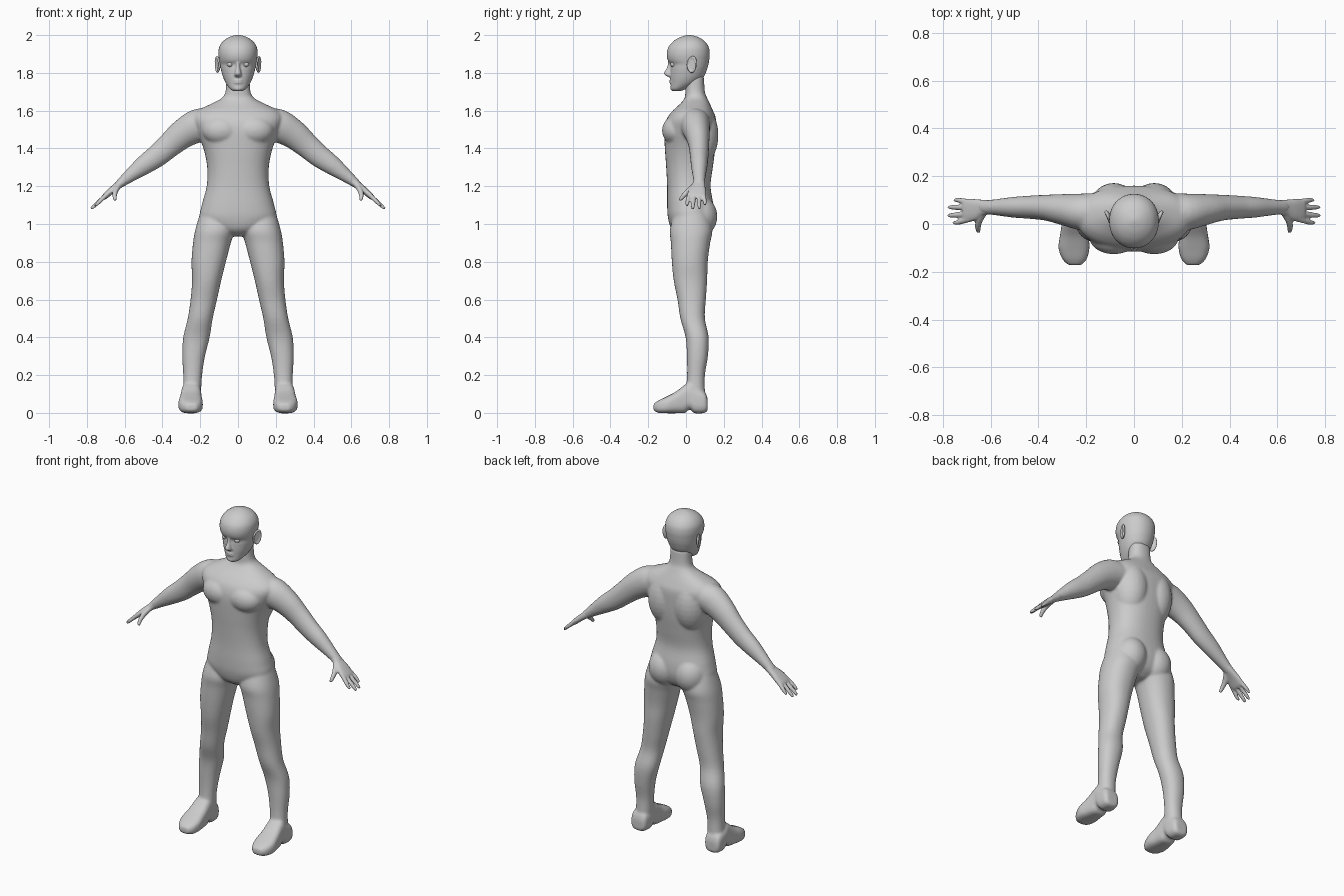
import bpy, bmesh, math
from mathutils import Vector, Matrix


def spline(rows, steps=4):
    """Catmull-Rom interpolation of rows of numbers."""
    out = []
    for i in range(len(rows) - 1):
        p = [rows[max(i - 1, 0)], rows[i], rows[i + 1], rows[min(i + 2, len(rows) - 1)]]
        for k in range(steps):
            t = k / steps
            out.append([0.5 * (2 * b + (c - a) * t + (2 * a - 5 * b + 4 * c - d) * t * t
                               + (3 * b - a - 3 * c + d) * t ** 3) for a, b, c, d in zip(*p)])
    return out + [list(rows[-1])]


def loft(bm, rings, n=2.0, seg=40):
    """Skin (centre, u, v) superellipse rings and cap both ends."""
    def pw(v):
        return math.copysign(abs(v) ** (2 / n), v)
    loops = []
    for c, u, v in rings:
        angles = [2 * math.pi * k / seg for k in range(seg)]
        loops.append([bm.verts.new(c + u * pw(math.cos(a)) + v * pw(math.sin(a))) for a in angles])
    for a, b in zip(loops, loops[1:]):
        for k in range(seg):
            m = (k + 1) % seg
            bm.faces.new((a[k], a[m], b[m], b[k]))
    bm.faces.new(loops[0])
    bm.faces.new(loops[-1])


def stack(bm, rows, s=1, n=2.0, along_y=False):
    """Rows: station, x centre, half width, low, high (y range, or z range along y)."""
    rings = []
    for t, x, w, lo, hi in spline(rows):
        m, h = (lo + hi) / 2, (hi - lo) / 2
        c = (s * x, t, m) if along_y else (s * x, m, t)
        v = (0, 0, h) if along_y else (0, h, 0)
        rings.append((Vector(c), Vector((w, 0, 0)), Vector(v)))
    loft(bm, rings, n)


def tube(bm, rows, s=1, n=2.0):
    """Rows: x, y, z, radius in y, radius across."""
    pts = spline(rows)
    rings = []
    for i, (x, y, z, ry, rp) in enumerate(pts):
        t = Vector(pts[min(i + 1, len(pts) - 1)][:3]) - Vector(pts[max(i - 1, 0)][:3])
        t.x *= s
        u = t.cross(Vector((0, 1, 0))).normalized()
        v = u.cross(t).normalized()
        rings.append((Vector((s * x, y, z)), u * rp, v * ry))
    loft(bm, rings, n, 24)


def ball(bm, c, r, rot=0.0):
    m = Matrix.Translation(c) @ Matrix.Rotation(rot, 4, 'Z') @ Matrix.Diagonal((*r, 1))
    bmesh.ops.create_uvsphere(bm, u_segments=24, v_segments=16, radius=1, matrix=m)


def finish(bm, name, voxel=None, smooth=0):
    bmesh.ops.recalc_face_normals(bm, faces=bm.faces)
    for f in bm.faces:
        f.smooth = True
    me = bpy.data.meshes.new(name)
    bm.to_mesh(me)
    bm.free()
    ob = bpy.data.objects.new(name, me)
    bpy.context.collection.objects.link(ob)
    if voxel:
        r = ob.modifiers.new("fuse", 'REMESH')
        r.mode, r.voxel_size, r.use_smooth_shade = 'VOXEL', voxel, True
        k = ob.modifiers.new("soften", 'SMOOTH')
        k.factor, k.iterations = 0.5, smooth
    return ob


# Body: torso, neck, limbs and feet fused into one skin
body = bmesh.new()
stack(body, [(0.935, 0, .04, -.03, .07), (0.97, 0, .13, -.075, .12), (1.03, 0, .20, -.095, .145),
             (1.1, 0, .192, -.10, .145), (1.2, 0, .166, -.10, .13), (1.3, 0, .163, -.105, .142),
             (1.4, 0, .183, -.112, .155), (1.5, 0, .222, -.115, .16), (1.56, 0, .24, -.10, .158),
             (1.6, 0, .215, -.07, .143), (1.635, 0, .145, -.032, .127), (1.665, 0, .088, -.008, .113),
             (1.7, 0, .066, -.004, .10), (1.78, 0, .062, -.005, .095)], n=2.3)
for s in (-1, 1):
    # Muscle masses: chest, back, buttocks
    ball(body, (s * .085, -.05, 1.495), (.105, .077, .08))
    ball(body, (s * .085, .06, 1.47), (.105, .112, .17))
    ball(body, (s * .088, .07, 1.04), (.095, .096, .11))
    # Leg
    stack(body, [(1.06, .11, .09, -.06, .12), (0.97, .122, .104, -.085, .14), (.9, .138, .100, -.08, .128),
                 (.8, .155, .091, -.075, .115), (.7, .166, .077, -.065, .112), (.6, .181, .07, -.045, .105),
                 (.5, .2, .066, -.03, .1), (.4, .22, .07, -.002, .12), (.3, .235, .06, .005, .116),
                 (.2, .24, .05, .006, .1), (.12, .243, .048, .0, .1), (.05, .248, .05, .0, .105)], s, 2.2)
    # Foot with a raised heel notch
    stack(body, [(.115, .25, .033, .015, .07), (.1, .25, .05, 0, .11), (.045, .248, .055, -.002, .14),
                 (.02, .248, .053, .02, .16), (-.005, .248, .055, 0, .15), (-.05, .25, .06, -.002, .115),
                 (-.1, .251, .065, -.002, .088), (-.145, .249, .052, 0, .066), (-.172, .247, .028, .012, .048)],
          s, 3, True)
    # Arm
    tube(body, [(.13, .05, 1.54, .08, .07), (.21, .05, 1.522, .078, .088), (.29, .06, 1.478, .066, .078),
                (.36, .068, 1.42, .055, .067), (.43, .07, 1.36, .049, .06), (.5, .07, 1.31, .044, .051),
                (.57, .07, 1.257, .035, .036), (.62, .07, 1.218, .03, .025), (.64, .07, 1.2, .03, .02)], s)
finish(body, "body", .007, 8)

# Hands: palm, four fingers and thumb
hands = bmesh.new()
for s in (-1, 1):
    tube(hands, [(.6, .07, 1.233, .029, .024), (.635, .068, 1.205, .034, .02), (.67, .06, 1.177, .046, .018),
                 (.7, .056, 1.15, .049, .016), (.712, .055, 1.14, .044, .012)], s, 2.5)
    for y0, y1, x1, z1 in ((.092, .1, .748, 1.105), (.068, .07, .772, 1.085),
                           (.043, .036, .774, 1.083), (.02, .006, .752, 1.1)):
        tube(hands, [(.685, y0, 1.165, .011, .012), (.715, (y0 + y1) / 2, 1.137, .0115, .012),
                     (x1 - .012, y1, z1 + .012, .01, .01), (x1 + .004, y1, z1 - .004, .006, .006)], s)
    tube(hands, [(.63, .05, 1.205, .018, .016), (.648, .015, 1.175, .016, .014),
                 (.653, -.015, 1.148, .012, .012), (.65, -.033, 1.125, .008, .008)], s)
finish(hands, "hands", .005, 3)

# Head: skull, brow, nose, lips and chin
head = bmesh.new()
stack(head, [(1.703, 0, .022, -.07, -.03), (1.715, 0, .042, -.08, .0), (1.745, 0, .064, -.081, .06),
             (1.78, 0, .08, -.083, .095), (1.82, 0, .091, -.083, .112), (1.845, 0, .095, -.083, .119),
             (1.868, 0, .1, -.097, .123), (1.9, 0, .104, -.102, .126), (1.935, 0, .1, -.094, .121),
             (1.965, 0, .082, -.07, .102), (1.985, 0, .056, -.04, .075), (1.996, 0, .03, -.01, .045),
             (2.001, 0, .006, .01, .022)], n=2.1)
stack(head, [(1.778, 0, .014, -.09, -.06), (1.787, 0, .02, -.11, -.06), (1.8, 0, .017, -.117, -.06),
             (1.83, 0, .011, -.1, -.06), (1.865, 0, .011, -.094, -.06)])
for z in (1.748, 1.76):
    ball(head, (0, -.076, z), (.026, .012, .006))
ball(head, (0, -.068, 1.718), (.024, .015, .014))
finish(head, "head", .005, 3)

for s, side in ((-1, "right"), (1, "left")):
    # Ear: flattened ball with a hollowed outer face, flaring outwards at the back
    ear = bmesh.new()
    ball(ear, (0, 0, 0), (1, 1, 1))
    for v in ear.verts:
        d = math.hypot(v.co.y, v.co.z)
        if v.co.x * s > 0 and d < .75:
            v.co.x *= .1
        v.co.z *= 1 + .15 * v.co.y
    m = Matrix.Translation((s * .108, .03, 1.845)) @ Matrix.Rotation(-.4 * s, 4, 'Z')
    ear.transform(m @ Matrix.Rotation(-.12, 4, 'X') @ Matrix.Diagonal((.012, .028, .044, 1)))
    finish(ear, side + "_ear")
    # Eye
    eye = bmesh.new()
    ball(eye, (s * .042, -.067, 1.845), (.016, .016, .014))
    finish(eye, side + "_eye")
